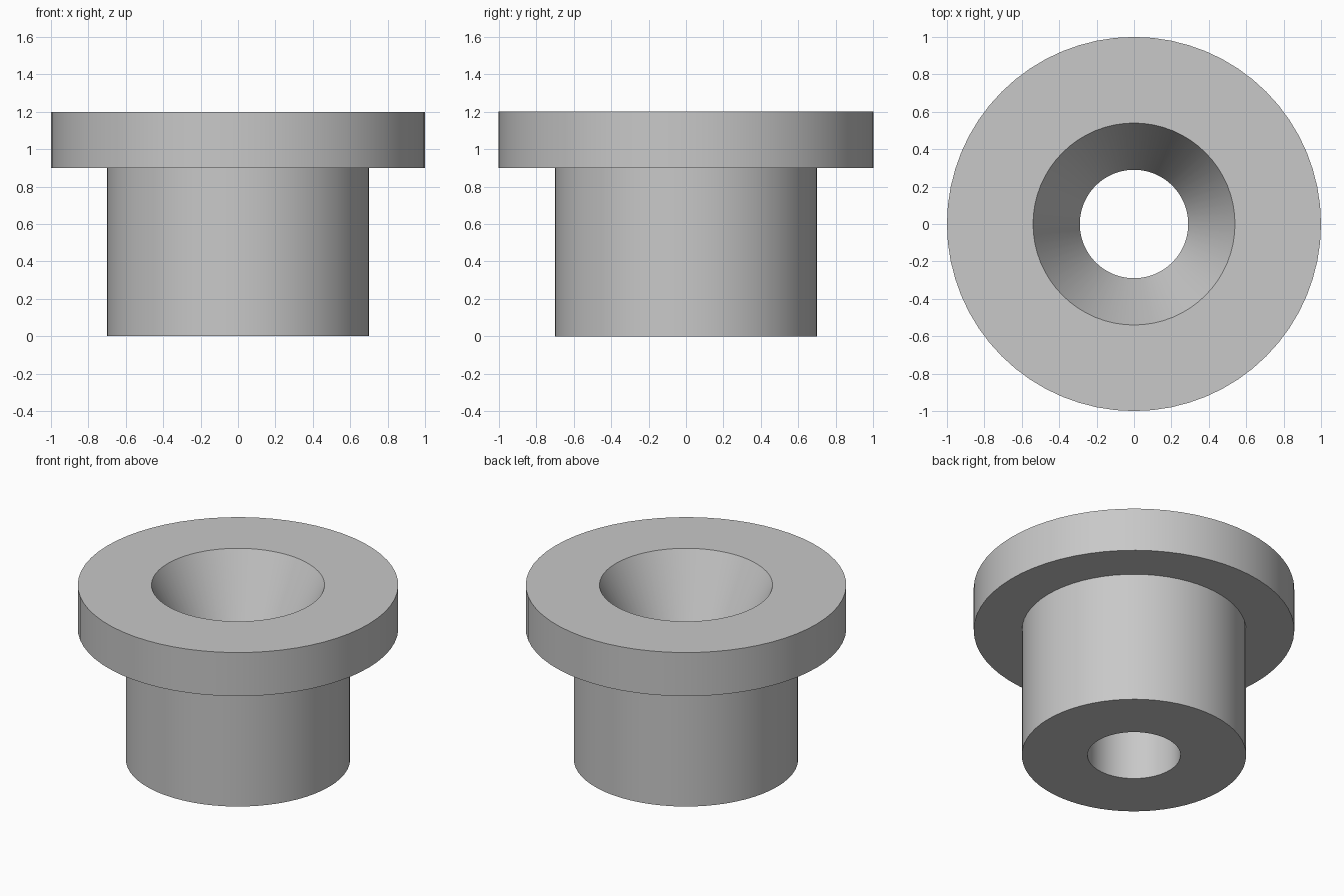
import bpy, bmesh, math
from mathutils import Vector

SEGMENTS = 64

# Remove the default cube
cube = bpy.data.objects.get("Cube")
if cube:
    bpy.data.objects.remove(cube, do_unlink=True)

# Single grey material
grey = bpy.data.materials.new("plain grey")
grey.use_nodes = True
colour = (0.58, 0.58, 0.58, 1)
grey.diffuse_color = colour
grey.node_tree.nodes["Principled BSDF"].inputs["Base Color"].default_value = colour


def lathe(name, profile):
    """Spin a closed (radius, height) profile around the z axis."""
    bm = bmesh.new()
    verts = [bm.verts.new((r, 0, z)) for r, z in profile]
    edges = [bm.edges.new((v, verts[(i + 1) % len(verts)])) for i, v in enumerate(verts)]
    bmesh.ops.spin(bm, geom=verts + edges, cent=Vector(), axis=Vector((0, 0, 1)),
                   angle=math.tau, steps=SEGMENTS, use_duplicate=False)
    bmesh.ops.remove_doubles(bm, verts=bm.verts, dist=0.0001)
    bmesh.ops.recalc_face_normals(bm, faces=bm.faces)
    mesh = bpy.data.meshes.new(name)
    bm.to_mesh(mesh)
    bm.free()
    mesh.materials.append(grey)
    obj = bpy.data.objects.new(name, mesh)
    bpy.context.collection.objects.link(obj)
    bpy.ops.object.select_all(action="DESELECT")
    obj.select_set(True)
    bpy.context.view_layer.objects.active = obj
    bpy.ops.object.shade_smooth_by_angle(angle=math.radians(20))
    return obj


# Bushing: sleeve, wide flange, conical countersink and straight bore
sleeve, flange, mouth, bore = 0.7, 1.0, 0.54, 0.29
height, flange_base, cone_base = 1.2, 0.9, 0.7
lathe("flanged_bushing", [
    (bore, 0), (sleeve, 0), (sleeve, flange_base), (flange, flange_base),
    (flange, height), (mouth, height), (bore, cone_base),
])
